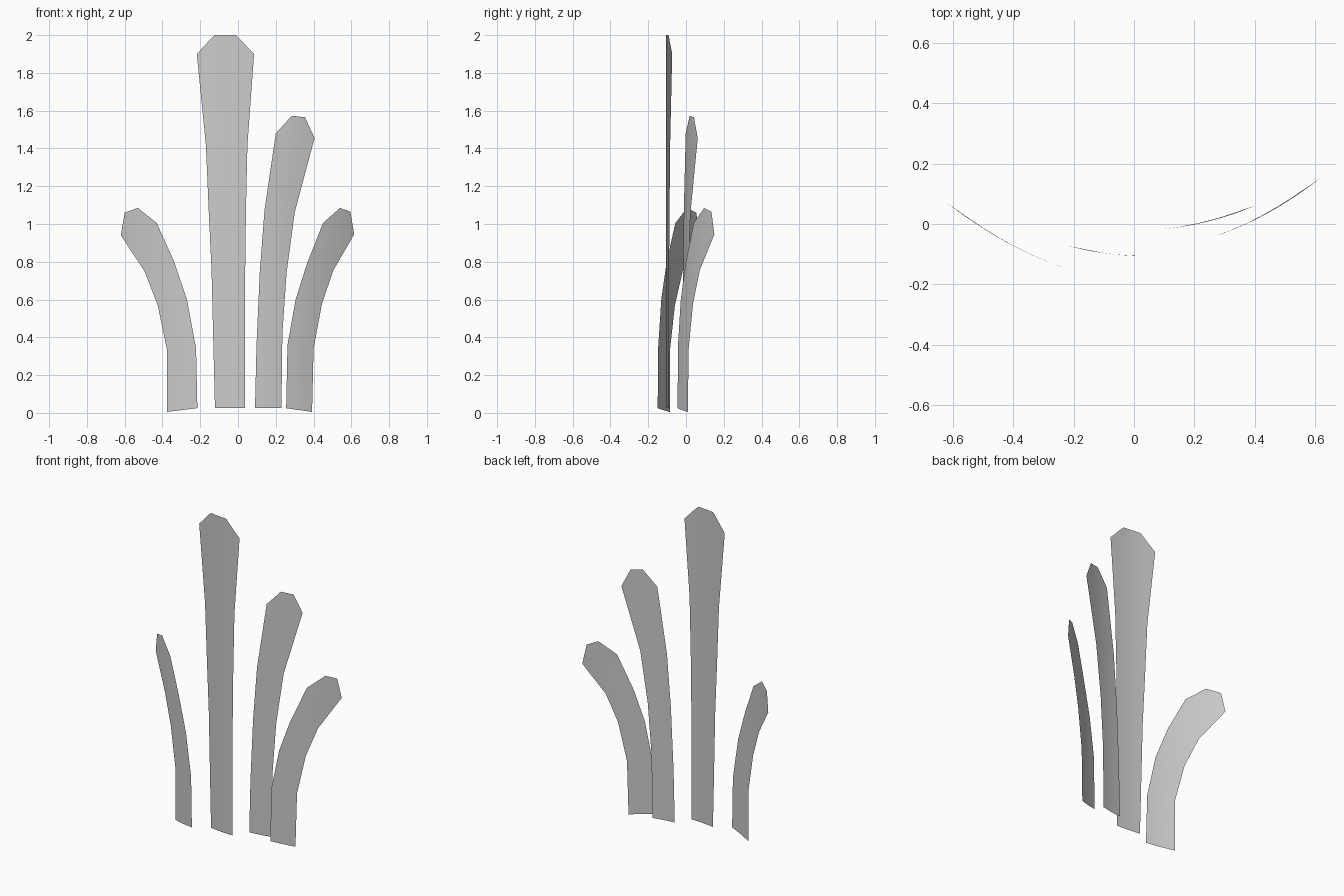
import bpy

if "Cube" in bpy.data.objects:
    bpy.data.objects.remove(bpy.data.objects["Cube"])

# Each blade: left/right outline points (x, z) from base to tip,
# plus three (x, y) points giving its curved plan
BLADES = {
    "outer_left_blade": (
        [(-.375, .005), (-.375, .33), (-.425, .57), (-.495, .75), (-.62, .94), (-.60, 1.06)],
        [(-.215, .025), (-.222, .34), (-.27, .60), (-.34, .805), (-.43, 1.005), (-.53, 1.085)],
        [(-.62, .07), (-.41, -.067), (-.215, -.15)]),
    "tall_blade": (
        [(-.122, .025), (-.13, .34), (-.14, .75), (-.155, 1.07), (-.17, 1.42), (-.218, 1.90), (-.125, 2.0)],
        [(.038, .025), (.037, .34), (.038, .75), (.042, 1.07), (.05, 1.42), (.085, 1.90), (-.01, 2.0)],
        [(-.218, -.073), (-.07, -.1), (.085, -.106)]),
    "inner_right_blade": (
        [(.09, .025), (.098, .36), (.115, .74), (.14, 1.07), (.20, 1.48), (.285, 1.573)],
        [(.23, .025), (.235, .42), (.257, .74), (.30, 1.06), (.405, 1.455), (.355, 1.565)],
        [(.09, -.017), (.23, .005), (.405, .062)]),
    "outer_right_blade": (
        [(.255, .025), (.262, .36), (.305, .60), (.365, .79), (.45, 1.005), (.54, 1.085)],
        [(.392, .005), (.40, .34), (.445, .58), (.505, .755), (.615, .945), (.595, 1.065)],
        [(.26, -.043), (.42, .024), (.615, .15)]),
}
COLS = 4


def bend(plan, x):
    """Quadratic curve through three plan points."""
    (a, ya), (b, yb), (c, yc) = plan
    return (ya * (x - b) * (x - c) / ((a - b) * (a - c))
            + yb * (x - a) * (x - c) / ((b - a) * (b - c))
            + yc * (x - a) * (x - b) / ((c - a) * (c - b)))


def build_blade(name, left, right, plan):
    verts, faces = [], []
    n = COLS + 1
    for (lx, lz), (rx, rz) in zip(left, right):
        for i in range(n):
            t = i / COLS
            x = lx + (rx - lx) * t
            verts.append((x, bend(plan, x), lz + (rz - lz) * t))
    for r in range(len(left) - 1):
        for i in range(COLS):
            k = r * n + i
            faces.append((k, k + 1, k + n + 1, k + n))
    mesh = bpy.data.meshes.new(name)
    mesh.from_pydata(verts, [], faces)
    mesh.shade_smooth()
    obj = bpy.data.objects.new(name, mesh)
    bpy.context.collection.objects.link(obj)


# Four thin curved blades in a fan
for name, (left, right, plan) in BLADES.items():
    build_blade(name, left, right, plan)
